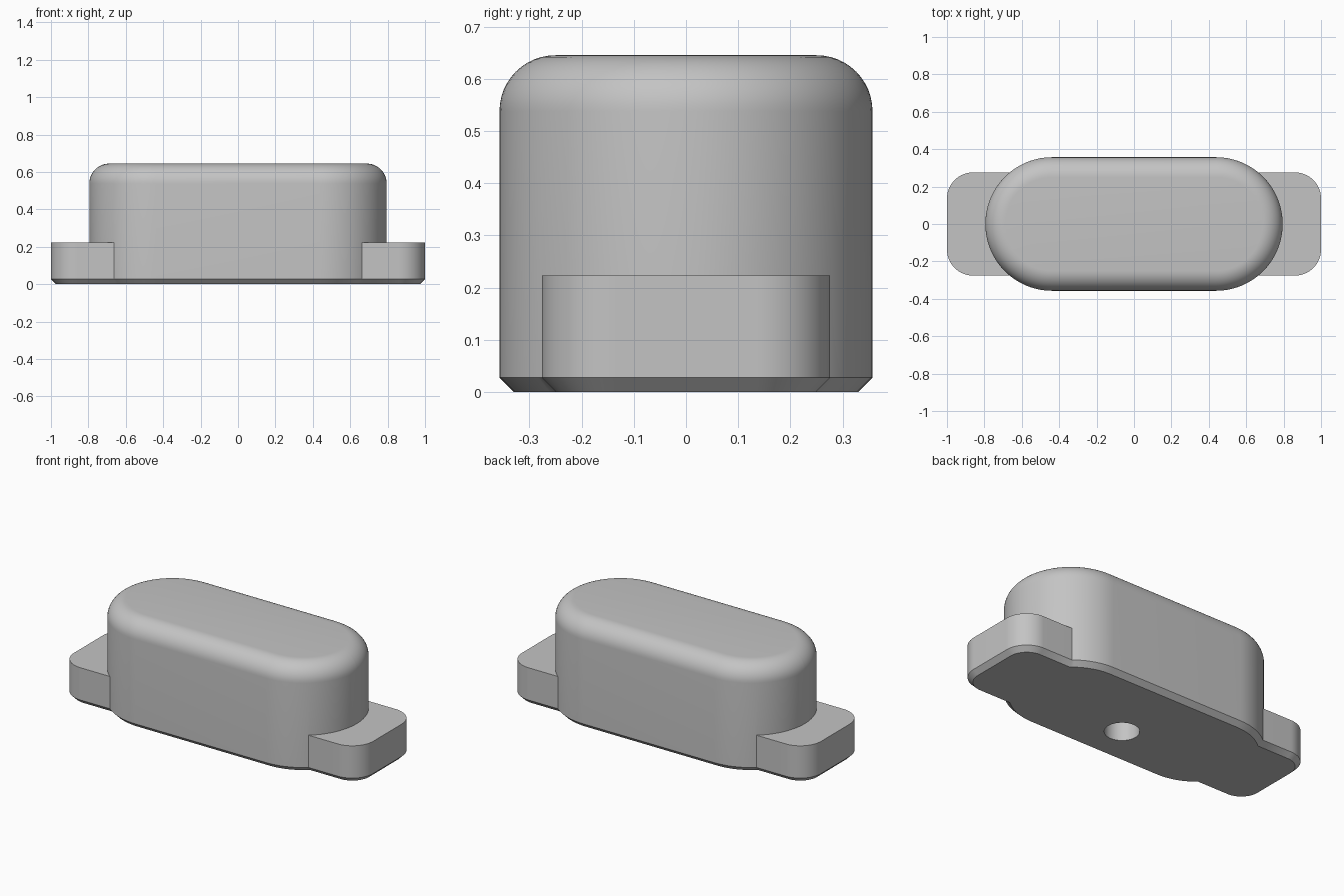
import bpy, bmesh, math

if "Cube" in bpy.data.objects:
    bpy.data.objects.remove(bpy.data.objects["Cube"])

grey = bpy.data.materials.new("plain grey")
grey.diffuse_color = (0.55, 0.55, 0.55, 1)
grey.use_nodes = True
grey.node_tree.nodes["Principled BSDF"].inputs["Base Color"].default_value = grey.diffuse_color


def outline(hx, hy, r, steps=24):
    """Rounded rectangle points, counter-clockwise."""
    pts = []
    for i, (sx, sy) in enumerate([(1, 1), (-1, 1), (-1, -1), (1, -1)]):
        for k in range(steps + 1):
            a = math.pi / 2 * (i + k / steps)
            pts.append((sx * (hx - r) + r * math.cos(a),
                        sy * (hy - r) + r * math.sin(a)))
    return pts


def rounded_block(name, hx, hy, r, profile):
    """Loft a rounded rectangle through (inset, z) steps and cap both ends."""
    bm = bmesh.new()
    rings = [[bm.verts.new((x, y, z)) for x, y in outline(hx - d, hy - d, r - d)]
             for d, z in profile]
    for a, b in zip(rings, rings[1:]):
        n = len(a)
        for i in range(n):
            j = (i + 1) % n
            bm.faces.new((a[i], a[j], b[j], b[i]))
    bm.faces.new(rings[0][::-1])
    bm.faces.new(rings[-1])
    bmesh.ops.remove_doubles(bm, verts=bm.verts, dist=1e-5)
    bmesh.ops.recalc_face_normals(bm, faces=bm.faces)
    mesh = bpy.data.meshes.new(name)
    bm.to_mesh(mesh)
    bm.free()
    ob = bpy.data.objects.new(name, mesh)
    bpy.context.collection.objects.link(ob)
    mesh.materials.append(grey)
    return ob


def combine(target, other, operation):
    mod = target.modifiers.new(operation.lower(), 'BOOLEAN')
    mod.object, mod.operation, mod.solver = other, operation, 'EXACT'
    bpy.context.view_layer.objects.active = target
    bpy.ops.object.modifier_apply(modifier=mod.name)
    bpy.data.objects.remove(other, do_unlink=True)


CH, H, F = 0.028, 0.645, 0.107   # bottom chamfer, body height, top fillet

# Body: stadium with chamfered base and rounded top edge
fillet = [(F * (1 - math.cos(t)), H - F + F * math.sin(t))
          for t in (math.pi / 2 * k / 12 for k in range(13))]
body = rounded_block("housing", 0.795, 0.357, 0.3569, [(CH, 0), (0, CH)] + fillet)

# Base bar whose ends form the two side tabs
tabs = rounded_block("side_tabs", 1.0, 0.276, 0.14, [(CH, 0), (0, CH), (0, 0.223)])
combine(body, tabs, 'UNION')

# Blind round hole in the underside
bpy.ops.mesh.primitive_cylinder_add(vertices=48, radius=0.095, depth=0.6,
                                    location=(0, -0.1, 0))
hole = bpy.context.object
hole.name = "hole_cutter"
hole.hide_render = True
hole.data.materials.append(grey)
combine(body, hole, 'DIFFERENCE')

bpy.ops.object.select_all(action='DESELECT')
body.select_set(True)
bpy.context.view_layer.objects.active = body
bpy.ops.object.shade_smooth_by_angle(angle=math.radians(30))
